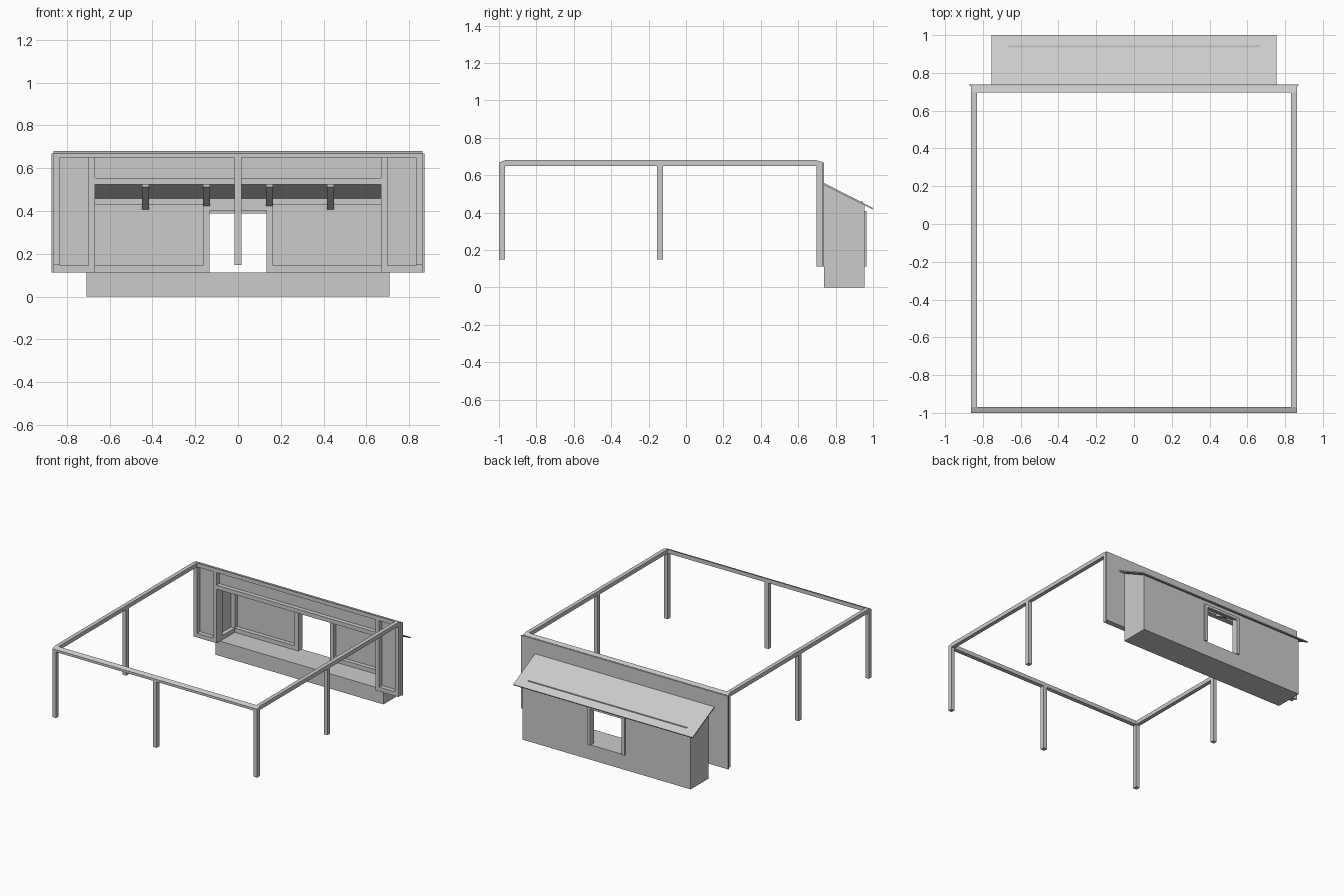
import bpy, bmesh

if "Cube" in bpy.data.objects:
    bpy.data.objects.remove(bpy.data.objects["Cube"])


def prism(name, profile, x0, x1):
    """Extrude a (y, z) profile along x."""
    bm = bmesh.new()
    face = bm.faces.new([bm.verts.new((x0, y, z)) for y, z in profile])
    ext = bmesh.ops.extrude_face_region(bm, geom=[face])
    verts = [v for v in ext["geom"] if isinstance(v, bmesh.types.BMVert)]
    bmesh.ops.translate(bm, verts=verts, vec=(x1 - x0, 0, 0))
    bmesh.ops.recalc_face_normals(bm, faces=bm.faces)
    mesh = bpy.data.meshes.new(name)
    bm.to_mesh(mesh)
    bm.free()
    ob = bpy.data.objects.new(name, mesh)
    bpy.context.collection.objects.link(ob)
    return ob


def box(name, x0, x1, y0, y1, z0, z1):
    return prism(name, [(y0, z0), (y1, z0), (y1, z1), (y0, z1)], x0, x1)


def pair(name, x0, x1, *yz):
    """A box and its mirror image across x = 0."""
    box("left_" + name, -x1, -x0, *yz)
    box("right_" + name, x0, x1, *yz)


OUT, INN = 0.862, 0.832          # outer and inner edge of the frame
F, B = 0.697, 0.73               # front and back of the wall studs
LOW = 0.113                      # floor level
WIN = 0.133                      # half width of the window

# Open frame: front beam with sloped top, side beams, posts
prism("front_beam", [(-1, .65), (-.968, .65), (-.968, .68), (-1, .668)], -OUT, OUT)
pair("side_beam", INN, OUT, -.968, F, .65, .68)
pair("front_post", INN, OUT, -1, -.968, .148, .65)
pair("middle_post", INN, OUT, -.156, -.124, .148, .65)
box("centre_post", -.016, .016, -1, -.968, .148, .65)

# Rear wall: framing in front of a thin sheet with a wide opening
prism("wall_top_beam", [(F, .65), (B, .65), (B, .67), (F, .68)], -OUT, OUT)
pair("wall_corner_stud", INN, OUT, F, B, LOW, .65)
pair("wall_opening_stud", .668, .70, F, B, LOW, .65)
pair("wall_bottom_rail", .70, INN, F, B, LOW, .145)
box("wall_header", -.668, .668, F, B, .524, .555)
pair("wall_sheet", .668, .872, B, .738, LOW, .668)
box("wall_upper_sheet", -.668, .668, B, .738, .524, .668)

# Bay: floor box, sloped side walls with framing
Y0, Y1 = .738, .955
def under(y):                    # height of the roof underside
    return .548 - (y - .738) * .505

box("bay_floor", -.708, .708, Y0, Y1, 0, LOW)
for side, s in (("left", -1), ("right", 1)):
    prism(side + "_bay_wall", [(Y0, LOW), (Y1, LOW), (Y1, under(Y1)), (Y0, under(Y0))],
          s * .70, s * .708)
    for part, ya, yb in (("inner", Y0, .768), ("outer", .915, .947)):
        prism(f"{side}_bay_{part}_stud",
              [(ya, LOW), (yb, LOW), (yb, under(yb)), (ya, under(ya))], s * .668, s * .70)
pair("bay_side_rail", .668, .70, .768, .915, LOW, .145)

# Bay back wall: sheet around the window, with framing inside
pair("bay_back_sheet", WIN, .70, .947, Y1, LOW, under(Y1))
box("window_upper_sheet", -WIN, WIN, .947, Y1, .388, under(Y1))
pair("window_stud", WIN, .163, .915, .947, LOW, .43)
pair("bay_back_rail", .163, .668, .915, .947, LOW, .145)
box("bay_top_plate", -.668, .668, .915, .947, .43, .458)
box("window_header", -WIN, WIN, .915, .947, .402, .43)

# Window trim outside
pair("window_trim", WIN, .158, Y1, .966, LOW, .408)
box("window_top_trim", -WIN, WIN, Y1, .966, .388, .408)

# Rafters and sloped roof
for i, x in enumerate((-.433, -.148, .148, .433)):
    prism(f"rafter_{i + 1}", [(Y0, under(Y0) - .035), (.947, under(.947) - .035),
                              (.947, under(.947)), (Y0, under(Y0))], x - .016, x + .016)
prism("bay_roof", [(Y0, under(Y0)), (.997, under(.997)), (1, under(1) + .009),
                   (Y0, under(Y0) + .01)], -.755, .755)
